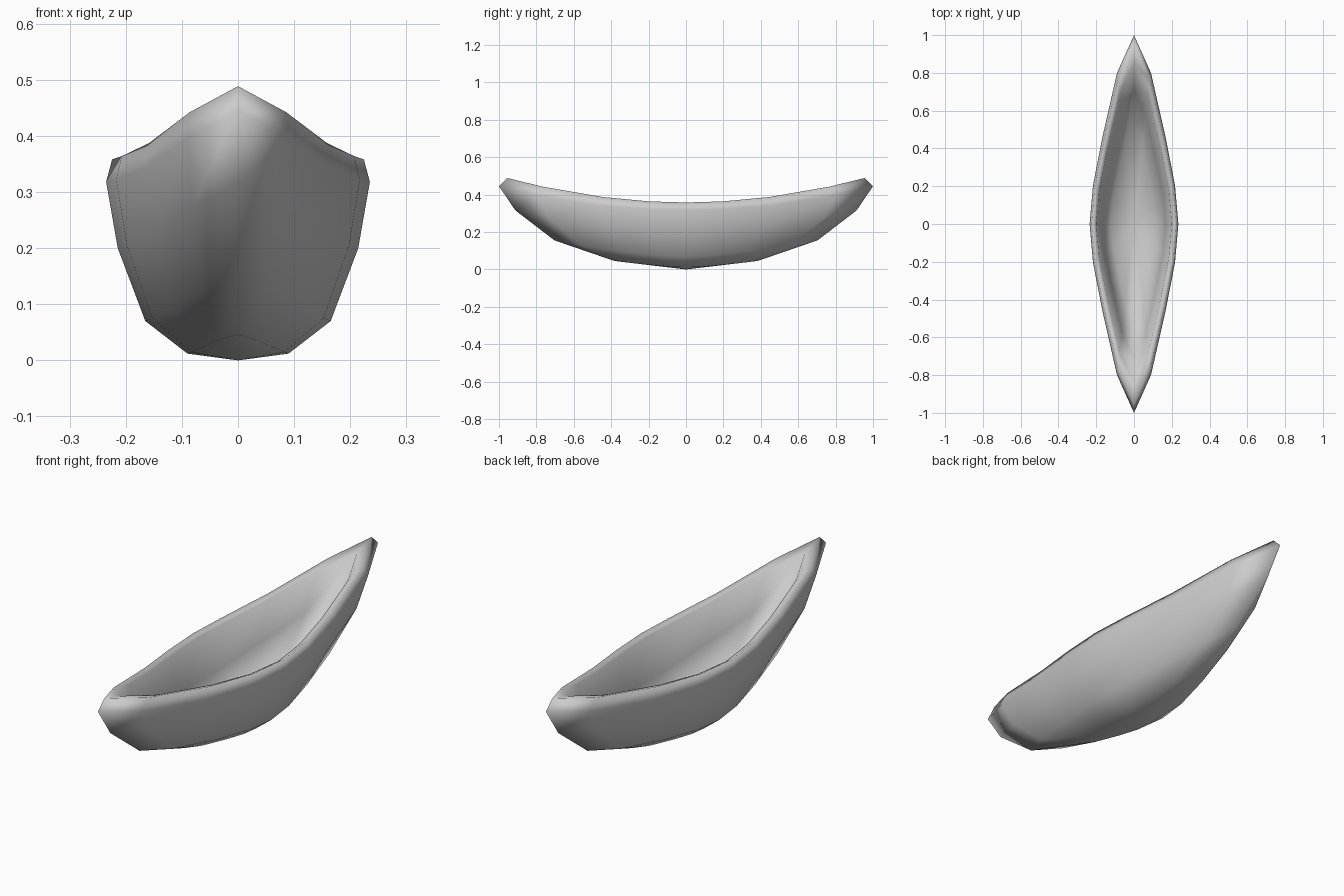
import bpy, bmesh, math

if "Cube" in bpy.data.objects:
    bpy.data.objects.remove(bpy.data.objects["Cube"])

HALF_WIDTH = 0.235
SHEER = 0.14                      # how far the ends sweep up
# y position of the 22.5 degree steps along a ring, drawn in to make pointed ends
STEP_Y = [0, 0.205, 0.465, 0.80, 1.0]
# rings from keel, up the outside, over the rim, down to the floor:
# (size, height amidships, height at the ends before sheer)
RINGS = [(0.383, 0.012, 0.025), (0.703, 0.07, 0.086), (0.912, 0.20, 0.199), (1.0, 0.318, 0.305),
         (0.955, 0.358, 0.361), (0.85, 0.345, 0.358), (0.71, 0.17, 0.24), (0.52, 0.065, 0.11)]
FLOOR_Z = 0.05


def ring_point(ring, k):
    """Point k of 16 round a ring; k = 0 is +x, k = 4 is +y."""
    size, z_mid, z_end = ring
    a = k * math.pi / 8
    step = [0, 1, 2, 3, 4, 3, 2, 1][k % 8]
    y = math.copysign(STEP_Y[step], math.sin(a)) * size
    s = math.sin(a) ** 2
    return (HALF_WIDTH * size * math.cos(a), y, z_mid + (z_end - z_mid) * s + SHEER * y * y)


bm = bmesh.new()
rings = [[bm.verts.new(ring_point(r, k)) for k in range(16)] for r in RINGS]
keel = bm.verts.new((0, 0, 0))
floor = bm.verts.new((0, 0, FLOOR_Z))

# hull skin between rings, fans at the keel and floor centres
for k in range(16):
    n = (k + 1) % 16
    for a, b in zip(rings, rings[1:]):
        bm.faces.new((a[k], a[n], b[n], b[k]))
    bm.faces.new((keel, rings[0][n], rings[0][k]))
    bm.faces.new((floor, rings[-1][k], rings[-1][n]))
bmesh.ops.recalc_face_normals(bm, faces=bm.faces)
for f in bm.faces:
    f.smooth = True

mesh = bpy.data.meshes.new("canoe_hull")
bm.to_mesh(mesh)
bm.free()
hull = bpy.data.objects.new("canoe_hull", mesh)
bpy.context.collection.objects.link(hull)
